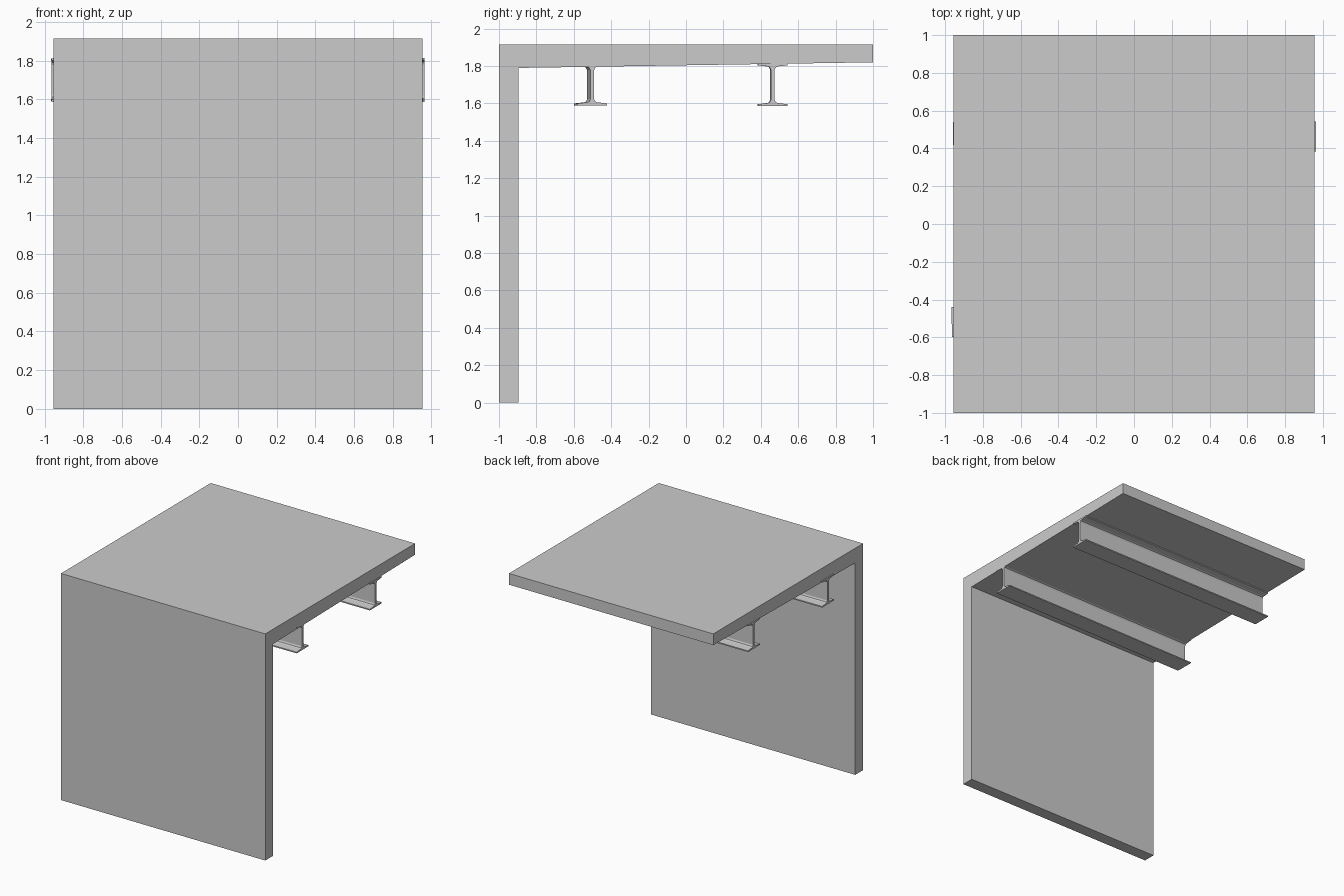
import bpy, bmesh
from mathutils import Matrix

if "Cube" in bpy.data.objects:
    bpy.data.objects.remove(bpy.data.objects["Cube"])


def extrude_profile(name, pts, x0, x1):
    """Extrude a closed (y, z) outline along x."""
    bm = bmesh.new()
    face = bm.faces.new([bm.verts.new((x0, y, z)) for y, z in pts])
    res = bmesh.ops.extrude_face_region(bm, geom=[face])
    verts = [v for v in res["geom"] if isinstance(v, bmesh.types.BMVert)]
    bmesh.ops.translate(bm, verts=verts, vec=(x1 - x0, 0, 0))
    bmesh.ops.recalc_face_normals(bm, faces=bm.faces[:])
    mesh = bpy.data.meshes.new(name)
    bm.to_mesh(mesh)
    bm.free()
    obj = bpy.data.objects.new(name, mesh)
    bpy.context.collection.objects.link(obj)
    return obj


# Wall and roof slab: one L-shaped section, slab thinning toward the free edge
extrude_profile("wall_and_roof_slab",
                [(-1, 0), (-0.895, 0), (-0.895, 1.79), (1, 1.82), (1, 1.915), (-1, 1.915)],
                -0.955, 0.955)


def i_beam(name, x, y, z0, z1, yaw):
    """I-beam with tapered flanges and small fillets, centred on (x, y)."""
    h = (z1 - z0) / 2
    # one quadrant of the section: flange tip, taper, fillet into web
    quad = [(0.079, h), (0.079, h - 0.010), (0.026, h - 0.016),
            (0.016, h - 0.021), (0.010, h - 0.034)]
    right = quad + [(a, -b) for a, b in reversed(quad)]
    outline = right + [(-a, -b) for a, b in right]
    beam = extrude_profile(name, outline, -0.96, 0.96)
    beam.data.transform(Matrix.Translation((x, y, (z0 + z1) / 2)) @ Matrix.Rotation(yaw, 4, 'Z'))


# Two supporting beams under the slab, each slightly skewed in plan
i_beam("inner_beam", -0.005, -0.51, 1.59, 1.812, 0.009)
i_beam("outer_beam", 0.003, 0.462, 1.586, 1.814, 0.002)
